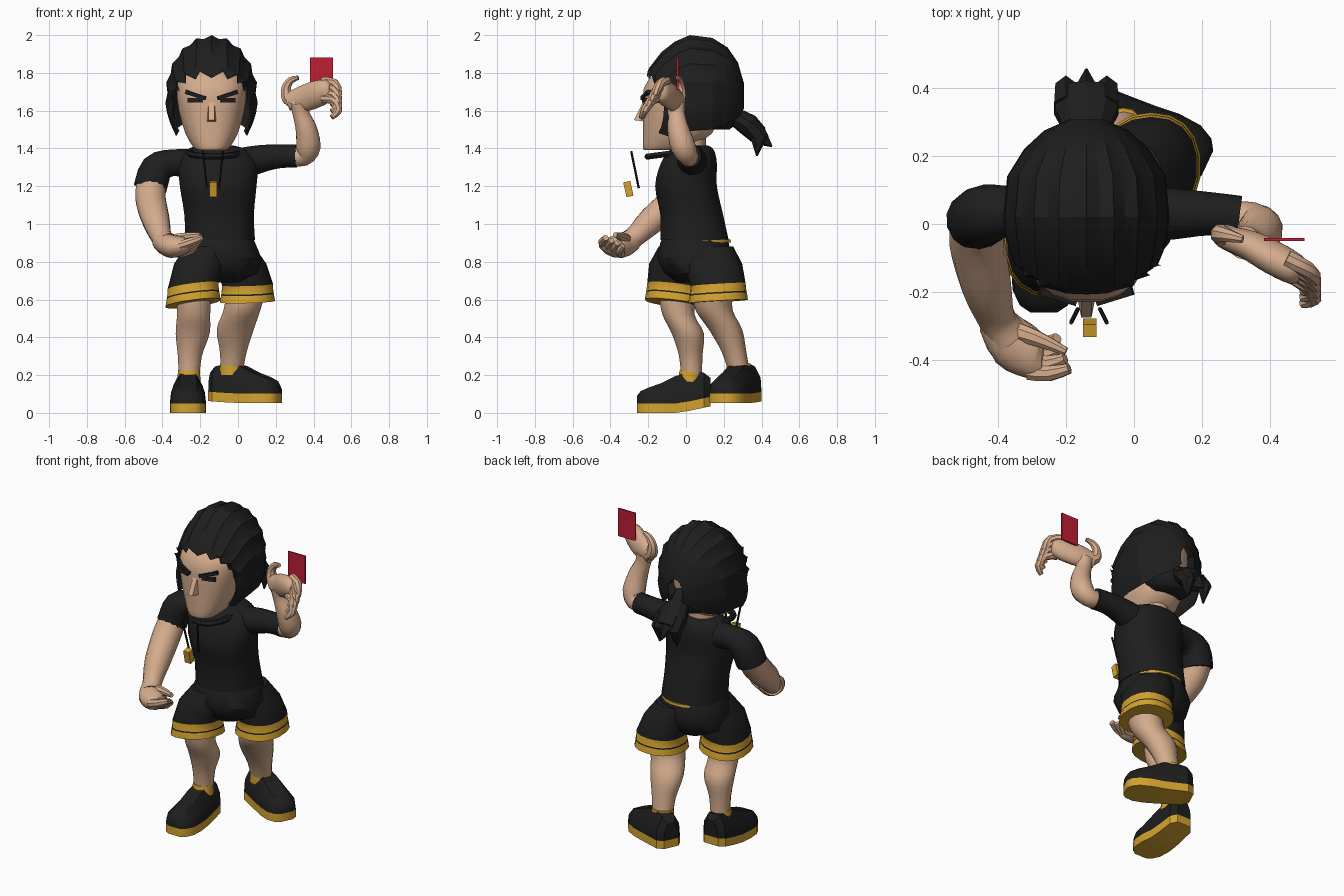
import bpy, bmesh, math
from mathutils import Vector as V

if "Cube" in bpy.data.objects:
    bpy.data.objects.remove(bpy.data.objects["Cube"])


def material(name, rgb):
    m = bpy.data.materials.new(name)
    m.diffuse_color = (*rgb, 1)
    m.use_nodes = True
    m.node_tree.nodes["Principled BSDF"].inputs["Base Color"].default_value = m.diffuse_color
    return m


BLACK = material("black", (0.013, 0.013, 0.013))
SKIN = material("skin", (0.66, 0.41, 0.265))
GOLD = material("gold", (0.65, 0.36, 0.028))
RED = material("red", (0.51, 0.014, 0.035))


def make(name, verts, faces, mats, picks=None, angle=40):
    me = bpy.data.meshes.new(name)
    me.from_pydata([tuple(v) for v in verts], [], faces)
    for m in mats:
        me.materials.append(m)
    if picks:
        for p, i in zip(me.polygons, picks):
            p.material_index = i
    bm = bmesh.new()
    bm.from_mesh(me)
    bmesh.ops.recalc_face_normals(bm, faces=bm.faces)
    bm.to_mesh(me)
    bm.free()
    ob = bpy.data.objects.new(name, me)
    bpy.context.collection.objects.link(ob)
    bpy.ops.object.select_all(action='DESELECT')
    ob.select_set(True)
    bpy.context.view_layer.objects.active = ob
    bpy.ops.object.shade_smooth_by_angle(angle=math.radians(angle))
    return ob


def smooth_path(st, sub):
    """Catmull-Rom refinement of stations (x, y, z, a, b)."""
    out = []
    for i in range(len(st) - 1):
        p = [st[max(i - 1, 0)], st[i], st[i + 1], st[min(i + 2, len(st) - 1)]]
        for s in range(sub):
            t = s / sub
            out.append([0.5 * (2 * q1 + (q2 - q0) * t + (2 * q0 - 5 * q1 + 4 * q2 - q3) * t * t
                               + (3 * q1 - q0 - 3 * q2 + q3) * t ** 3) for q0, q1, q2, q3 in zip(*p)])
    return out + [list(st[-1])]


def loft(name, st, mats, n=14, sub=3, flat=False, power=1.0, pick=None, angle=40):
    """Rings swept through the stations; flat keeps every ring horizontal."""
    st = [tuple(s) if len(s) == 5 else (*s, s[3]) for s in st]
    st = smooth_path(st, sub)
    verts, faces, picks = [], [], []
    for i, s in enumerate(st):
        c = V(s[:3])
        if flat:
            side, up = V((1, 0, 0)), V((0, 1, 0))
        else:
            t = (V(st[min(i + 1, len(st) - 1)][:3]) - V(st[max(i - 1, 0)][:3])).normalized()
            side = V((0, 1, 0)).cross(t).normalized()
            up = t.cross(side)
        for k in range(n):
            w = 2 * math.pi * (k + 0.5) / n
            cs, sn = math.cos(w), math.sin(w)
            verts.append(c + side * s[3] * math.copysign(abs(cs) ** power, cs)
                         + up * s[4] * math.copysign(abs(sn) ** power, sn))
    for i in range(len(st) - 1):
        for k in range(n):
            j = (k + 1) % n
            faces.append((i * n + k, i * n + j, i * n + n + j, i * n + n + k))
            picks.append(pick(i) if pick else 0)
    faces += [tuple(range(n)), tuple(range(len(verts) - n, len(verts)))]
    picks += [picks[0], picks[-1]]
    return make(name, verts, faces, mats, picks, angle)


def box(name, c, size, mat, rot=(0, 0, 0)):
    x, y, z = (s / 2 for s in size)
    vs = [(a, b, d) for a in (-x, x) for b in (-y, y) for d in (-z, z)]
    fs = [(0, 1, 3, 2), (4, 6, 7, 5), (0, 4, 5, 1), (2, 3, 7, 6), (0, 2, 6, 4), (1, 5, 7, 3)]
    ob = make(name, vs, fs, [mat])
    ob.location, ob.rotation_euler = c, rot


# Shirt body, sleeves and collar
loft("shirt", [(-.095, .045, .915, .187, .183), (-.1, .03, 1.05, .186, .168), (-.105, .0, 1.2, .205, .165),
               (-.105, .015, 1.32, .21, .15), (-.11, .03, 1.39, .165, .12), (-.12, .03, 1.415, .1, .09)],
     [BLACK], n=20, flat=True, power=.88)
loft("right_sleeve", [(-.2, .04, 1.31, .09), (-.34, .04, 1.325, .072), (-.43, .03, 1.29, .088),
                      (-.465, .01, 1.19, .09)], [BLACK])
loft("left_sleeve", [(-.02, .03, 1.31, .09), (.12, .03, 1.345, .075), (.22, .03, 1.358, .064),
                     (.31, .02, 1.36, .063)], [BLACK])
loft("neck", [(-.13, .02, 1.36, .085), (-.13, .02, 1.5, .085)], [SKIN], flat=True, sub=1)
bpy.ops.mesh.primitive_torus_add(major_radius=.125, minor_radius=.018, major_segments=20, minor_segments=6,
                                 location=(-.13, -.065, 1.375), rotation=(.13, 0, 0))
bpy.context.object.name = "collar"
bpy.context.object.scale = (1, 1.1, 1)
bpy.context.object.data.materials.append(BLACK)

# Shorts: hips, a gold waistband peeking out behind, and legs with tilted striped hems
loft("shorts_hips", [(-.095, .045, .92, .18, .175), (-.095, .045, .9, .188, .183), (-.095, .045, .82, .222, .2),
                     (-.095, .05, .74, .2, .165), (-.095, .05, .69, .1, .1)],
     [BLACK], n=20, sub=1, flat=True, power=.9)
loft("waistband", [(-.085, .06, .917, .17, .178), (-.085, .06, .902, .17, .18)], [GOLD], n=20, sub=1, flat=True)
for name, x, y, z, tx, ty in (("right", -.238, -.06, .58, .13, -.12), ("left", .05, .17, .59, .03, .06)):
    m = (x - .095) / 2
    leg = loft(name + "_shorts_leg",
               [(m, (y + .05) / 2, .88, .11, .14), ((m + x) / 2, y * .75 + .01, .79, .138, .16),
                (x, y, z + .09, .136, .145), (x, y, z + .046, .139, .15),
                (x, y, z + .038, .141, .152), (x, y, z, .147, .158)],
               [BLACK, GOLD], n=18, sub=1, flat=True, power=.88, pick=lambda i: int(i in (2, 4)))
    for v in leg.data.vertices:
        if v.co.z < z + .1:
            v.co.z += tx * (v.co.x - x) + ty * (v.co.y - y)

# Legs
loft("right_leg", [(-.235, -.045, .63, .095, .1), (-.235, -.04, .52, .09, .085), (-.24, .01, .42, .092, .085),
                   (-.255, .025, .3, .065, .062), (-.26, .03, .17, .055, .055)], [SKIN], flat=True)
loft("left_leg", [(.04, .14, .63, .105, .105), (.02, .15, .54, .1, .098), (-.015, .21, .44, .1, .088),
                  (-.025, .255, .32, .072, .065), (-.035, .285, .2, .06, .055)], [SKIN], flat=True)


# Shoes: domed upper on a gold sole, heel slightly raised
def shoe(name, loc, rot, lift):
    verts, faces, picks = [], [], []
    prof = [(.135, .048, .15), (.1, .078, .185), (.02, .083, .205), (-.05, .088, .195), (-.12, .096, .16),
            (-.19, .092, .135), (-.235, .07, .115), (-.255, .04, .09)]
    for y, w, h in prof:
        half = [(w, 0), (w, .05), (w * .93, .05 + (h - .05) * .55), (w * .5, h)]
        up = lift * max(0, y + .03) / .165
        verts += [(-a, y, b + up) for a, b in half] + [(a, y, b + up) for a, b in reversed(half)]
    for i in range(len(prof) - 1):
        for k in range(8):
            j = (k + 1) % 8
            faces.append((i * 8 + k, i * 8 + j, i * 8 + 8 + j, i * 8 + 8 + k))
            picks.append(int(k in (0, 6, 7)))
    for o in (0, 8 * len(prof) - 8):
        for k in range(3):
            faces.append((o + k, o + k + 1, o + 6 - k, o + 7 - k))
            picks.append(int(k == 0))
    ob = make(name, verts, faces, [BLACK, GOLD], picks, 35)
    ob.location, ob.rotation_euler = loc, rot


shoe("right_shoe", (-.265, -.005, 0), (0, 0, 0), .035)
shoe("left_shoe", (-.015, .287, .053), (0, 0, math.radians(65)), .01)
loft("right_sock", [(-.26, .02, .16, .064), (-.26, .025, .225, .059)], [GOLD], flat=True, sub=1)
loft("left_sock", [(-.033, .283, .2, .068), (-.033, .278, .262, .063)], [GOLD], flat=True, sub=1)

# Right arm reaching forward, with a loosely closed hand
loft("right_forearm", [(-.46, .02, 1.22, .078), (-.462, -.05, 1.13, .082), (-.435, -.18, 1.02, .074),
                       (-.405, -.275, .93, .056), (-.37, -.33, .895, .06, .065)], [SKIN])
loft("right_palm", [(-.41, -.28, .91, .05, .055), (-.355, -.35, .882, .062, .078), (-.29, -.39, .885, .048, .068),
                    (-.265, -.395, .89, .03, .055)], [SKIN])
for i in range(4):
    y, z = -.435 + .03 * i, .905 - .014 * i
    loft(f"right_finger_{i + 1}", [(-.31, y, z - .02, .025), (-.25, y - .005, z, .024),
                                   (-.19 - .012 * i, y + .01, z + .022, .016)], [SKIN], n=8, sub=2)
loft("right_thumb", [(-.37, -.31, .91, .032), (-.29, -.335, .93, .025), (-.2, -.375, .943, .013)], [SKIN], n=8)

# Left arm raised, with a curled hand and the card
loft("left_forearm", [(.28, .015, 1.36, .052), (.345, .01, 1.36, .055), (.372, -.015, 1.41, .066),
                      (.362, -.04, 1.5, .058), (.335, -.05, 1.58, .046), (.325, -.055, 1.64, .05)], [SKIN])
loft("left_palm", [(.27, -.04, 1.65, .05, .035), (.345, -.065, 1.663, .07, .045), (.42, -.105, 1.69, .072, .05),
                   (.475, -.135, 1.71, .058, .045), (.495, -.145, 1.715, .03, .03)], [SKIN])
for i in range(4):
    d = .03 * i
    loft(f"left_finger_{i + 1}", [(.45, -.1 - d * .5, 1.755 - d, .025), (.51, -.135 - d * .5, 1.745 - d, .025),
                                  (.53, -.165 - d * .6, 1.69 - d, .022), (.495, -.18 - d * .6, 1.655 - d, .015)],
         [SKIN], n=8, sub=2)
loft("left_thumb", [(.32, -.06, 1.64, .04), (.265, -.035, 1.665, .036), (.255, -.03, 1.72, .027),
                    (.28, -.035, 1.76, .02), (.32, -.045, 1.775, .012)], [SKIN], n=8)
box("card", (.442, -.045, 1.795), (.12, .009, .175), RED)

# Head, nose and features
loft("head", [(-.14, -.13, 1.392, .08, .095), (-.14, -.1, 1.41, .1, .13), (-.14, -.045, 1.48, .14, .185),
              (-.14, -.025, 1.6, .175, .205), (-.14, -.02, 1.72, .186, .205), (-.14, .02, 1.8, .165, .185),
              (-.14, .05, 1.86, .11, .13)], [SKIN], n=20, sub=2, flat=True, power=.8)
make("nose", [(-.155, -.215, 1.67), (-.125, -.215, 1.67), (-.17, -.2, 1.54), (-.11, -.2, 1.54),
              (-.155, -.275, 1.55), (-.125, -.275, 1.55)],
     [(0, 1, 5, 4), (0, 4, 2), (1, 3, 5), (2, 4, 5, 3), (0, 2, 3, 1)], [SKIN], angle=20)
for s, side in ((-1, "right"), (1, "left")):
    x = -.14 + s * .083
    box(side + "_eyebrow", (x, -.212, 1.682), (.115, .026, .02), BLACK, (0, s * -.3, s * .3))
    box(side + "_eye", (x + s * .003, -.213, 1.655), (.08, .02, .024), BLACK, (0, 0, s * .28))

# Swept-back hair: ridged locks with a zigzag hairline
stations = [(-.207, 1.60, .2, .18), (-.192, 1.61, .212, .22), (-.13, 1.63, .228, .28), (-.06, 1.66, .24, .305),
            (.02, 1.68, .246, .32), (.14, 1.68, .235, .305), (.22, 1.68, .185, .255), (.275, 1.67, .125, .185),
            (.308, 1.66, .05, .08)]
verts, faces, N = [], [], 26
for i, (y, cz, rx, rz) in enumerate(stations):
    for k in range(N + 1):
        th = math.radians(-126 + 252 * k / N)
        s, c = math.sin(th), math.cos(th)
        f = 1.0 if k % 2 or abs(k - N / 2) > 9 else .95
        if i == 0:
            f = .96 if k % 2 else 1.16
            f = f if c > .2 else 1
        back = .1 * s ** 2 * max(0, 1 - i / 4)
        p = .75 + .25 * min(1, i / 3)
        verts.append((-.14 + rx * f * math.copysign(abs(s) ** p, s), y + back,
                      cz + rz * f * (c if i > 1 or c < 0 else c ** .75)))
for i in range(len(stations) - 1):
    for k in range(N):
        a = i * (N + 1) + k
        faces.append((a, a + 1, a + N + 2, a + N + 1))
make("hair", verts, faces, [BLACK], angle=25)
# Hair gathered at the nape and ponytail with spiky ends
loft("nape_hair", [(-.14, .1, 1.6, .17, .17), (-.14, .14, 1.535, .14, .125), (-.14, .15, 1.5, .09, .08)],
     [BLACK], flat=True, sub=2)
loft("ponytail", [(-.14, .2, 1.6, .07, .06), (-.14, .265, 1.565, .062, .05), (-.14, .33, 1.525, .098, .06),
                  (-.14, .385, 1.47, .088, .052)], [BLACK], n=10, sub=1, angle=20)
for i in range(3):
    x, mid = -.2 + .06 * i, 1 - abs(i - 1)
    loft(f"ponytail_spike_{i + 1}", [(x, .34, 1.52, .04, .048), (x, .39, 1.46, .036, .048),
                                     (x, .375 + .08 * mid, 1.36 + .05 * mid, .004, .004)],
         [BLACK], n=6, sub=1, angle=20)

# Neck cord and whistle
for x0, x1, side in ((-.185, -.165, "right"), (-.08, -.1, "left")):
    loft(side + "_cord", [(x0, -.29, 1.385, .006), (x1, -.25, 1.19, .006)], [BLACK], n=6, sub=1)
box("whistle", (-.13, -.305, 1.185), (.04, .038, .08), GOLD, (.22, 0, 0))
